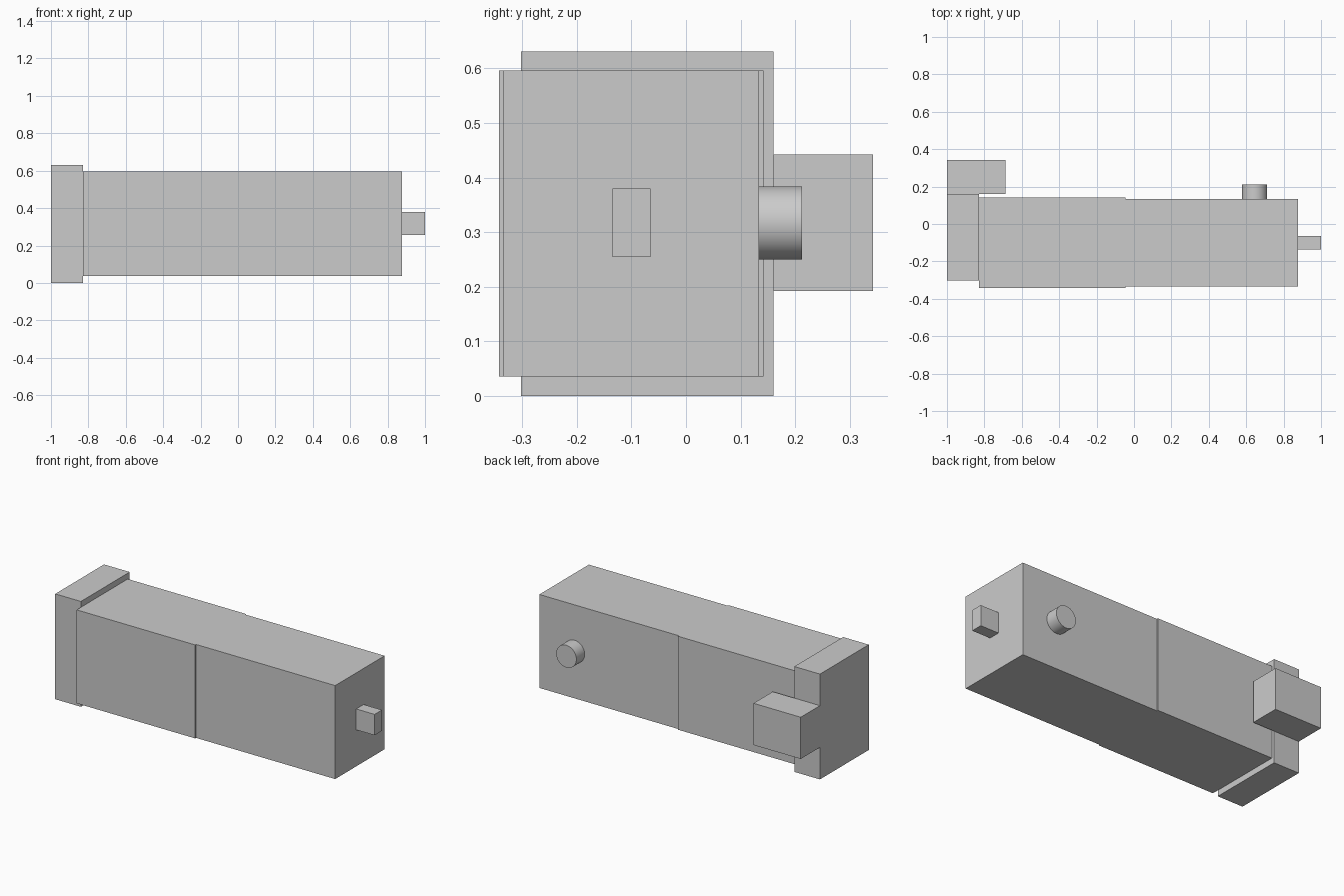
import bpy
import math

if "Cube" in bpy.data.objects:
    bpy.data.objects.remove(bpy.data.objects["Cube"], do_unlink=True)

grey = bpy.data.materials.new("plain_grey")
grey.use_nodes = True
colour = (0.6, 0.6, 0.6, 1)
grey.diffuse_color = colour
grey.node_tree.nodes["Principled BSDF"].inputs["Base Color"].default_value = colour


def box(name, x, y, z):
    """Box from its (low, high) extent on each axis."""
    spans = (x, y, z)
    bpy.ops.mesh.primitive_cube_add(size=1, location=[(a + b) / 2 for a, b in spans])
    ob = bpy.context.object
    ob.name = name
    ob.scale = [b - a for a, b in spans]
    bpy.ops.object.transform_apply(location=False, rotation=False, scale=True)
    ob.data.materials.append(grey)
    return ob


# Two-part housing, the rear half slightly thicker
bottom, top = 0.036, 0.596
box("rear_housing", (-0.83, -0.045), (-0.342, 0.142), (bottom, top))
box("front_housing", (-0.045, 0.878), (-0.334, 0.134), (bottom, top))

# End plate and the block fixed to its back
box("end_plate", (-1, -0.83), (-0.302, 0.16), (0, 0.631))
box("mounting_block", (-1, -0.687), (0.16, 0.342), (0.192, 0.442))

# Square output stub
box("output_stub", (0.878, 1), (-0.135, -0.065), (0.255, 0.38))

# Round port on the back
bpy.ops.mesh.primitive_cylinder_add(
    vertices=48, radius=0.067, depth=0.078,
    location=(0.645, 0.173, 0.317), rotation=(math.pi / 2, 0, 0))
port = bpy.context.object
port.name = "round_port"
port.data.materials.append(grey)
bpy.ops.object.shade_smooth_by_angle(angle=math.radians(40))
